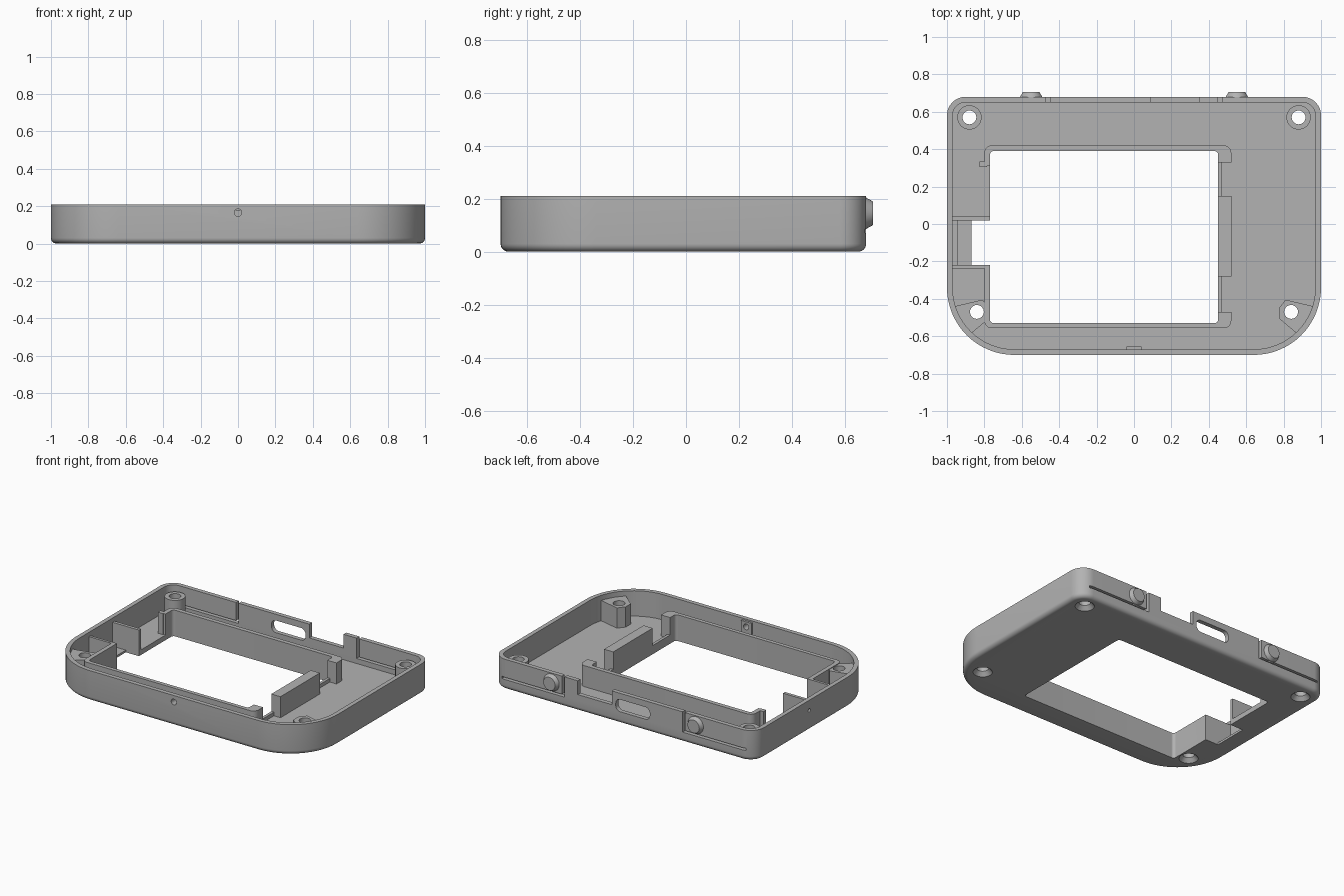
import bpy, bmesh, math
from mathutils import Matrix

cube = bpy.data.objects.get("Cube")
if cube:
    bpy.data.objects.remove(cube, do_unlink=True)

grey = bpy.data.materials.new("plain grey")
grey.use_nodes = True
grey.diffuse_color = (0.45, 0.45, 0.45, 1)
grey.node_tree.nodes["Principled BSDF"].inputs["Base Color"].default_value = (0.45, 0.45, 0.45, 1)

FLOOR, RIM, FRAME_TOP = 0.035, 0.21, 0.18


def finish(bm, name):
    bmesh.ops.recalc_face_normals(bm, faces=bm.faces)
    mesh = bpy.data.meshes.new(name)
    bm.to_mesh(mesh)
    bm.free()
    mesh.materials.append(grey)
    obj = bpy.data.objects.new(name, mesh)
    bpy.context.collection.objects.link(obj)
    return obj


def outline(x0, x1, y0, y1, r_front, r_back, inset=0.0, steps=16):
    """Rounded rectangle with separate front and back corner radii."""
    pts = []
    corners = [(x1, y1, -1, -1, r_back, 0), (x0, y1, 1, -1, r_back, 90),
               (x0, y0, 1, 1, r_front, 180), (x1, y0, -1, 1, r_front, 270)]
    for x, y, sx, sy, r, start in corners:
        for i in range(steps + 1):
            a = math.radians(start + 90 * i / steps)
            pts.append((x + sx * r + (r - inset) * math.cos(a),
                        y + sy * r + (r - inset) * math.sin(a)))
    return pts


def loft(name, rings, ring_shaped=False):
    """Skin a list of (points, z) sections; close it into a ring or cap both ends."""
    bm = bmesh.new()
    loops = [[bm.verts.new((x, y, z)) for x, y in pts] for pts, z in rings]
    pairs = list(zip(loops, loops[1:]))
    if ring_shaped:
        pairs.append((loops[-1], loops[0]))
    else:
        bm.faces.new(loops[0])
        bm.faces.new(loops[-1])
    for a, b in pairs:
        for i in range(len(a)):
            j = (i + 1) % len(a)
            bm.faces.new((a[i], a[j], b[j], b[i]))
    return finish(bm, name)


def prism(name, pts, z0, z1):
    return loft(name, [(pts, z0), (pts, z1)])


def box(name, x0, x1, y0, y1, z0, z1):
    return prism(name, [(x0, y0), (x1, y0), (x1, y1), (x0, y1)], z0, z1)


def cone(name, centre, r0, r1, depth, axis="Z"):
    bm = bmesh.new()
    turn = {"Z": Matrix(), "Y": Matrix.Rotation(-math.pi / 2, 4, "X"),
            "X": Matrix.Rotation(math.pi / 2, 4, "Y")}[axis]
    bmesh.ops.create_cone(bm, cap_ends=True, segments=32, radius1=r0, radius2=r1,
                          depth=depth, matrix=Matrix.Translation(centre) @ turn)
    return finish(bm, name)


def cut(obj, *cutters):
    bpy.context.view_layer.objects.active = obj
    for c in cutters:
        mod = obj.modifiers.new("cut", "BOOLEAN")
        mod.operation, mod.solver, mod.object = "DIFFERENCE", "EXACT", c
        bpy.ops.object.modifier_apply(modifier=mod.name)
        bpy.data.objects.remove(c, do_unlink=True)


# Outer shell: tray with a rounded bottom edge
def body(inset):
    return outline(-1, 1, -0.7, 0.68, 0.36, 0.1, inset)


fillet = 0.03
rings = []
for i in range(7):
    a = math.radians(15 * i)
    rings.append((body(fillet * (1 - math.sin(a))), fillet * (1 - math.cos(a))))
rings += [(body(0), RIM), (body(0.03), RIM), (body(0.03), FLOOR)]
shell = loft("shell", rings)

# Display window and side recess
opening = outline(-0.77, 0.45, -0.53, 0.39, 0.02, 0.02)
cut(shell, prism("cutter", opening, -0.1, 0.1),
    box("cutter", -0.87, -0.7, -0.22, 0.02, -0.1, 0.1),
    box("cutter", -0.94, -0.8, -0.22, 0.02, 0.015, 0.1))

# Back wall: port and open notch
port = outline(-0.2, 0.06, 0.083, 0.167, 0.035, 0.035)
port_cutter = prism("cutter", port, -0.75, -0.6)
port_cutter.data.transform(Matrix.Rotation(math.pi / 2, 4, "X"))
cut(shell, port_cutter, box("cutter", 0.09, 0.35, 0.6, 0.75, 0.115, 0.3))

# Spring levers for the buttons: long slit below, open slit at the free end
for s in (-1, 1):
    xs = sorted((s * 0.45, s * 0.93))
    xe = sorted((s * 0.45, s * 0.47))
    cut(shell, box("cutter", *xs, 0.6, 0.75, 0.07, 0.085),
        box("cutter", *xe, 0.6, 0.75, 0.075, 0.3))
    cone("button", (s * 0.55, 0.687, 0.145), 0.065, 0.045, 0.036, "Y")

# Small wall holes, with a boss behind the front one
boss = box("front_hole_boss", -0.04, 0.04, -0.69, -0.655, 0.12, 0.2)
for part in (shell, boss):
    cut(part, cone("cutter", (0, -0.68, 0.165), 0.02, 0.02, 0.12, "Y"))
cut(shell, cone("cutter", (-0.98, 0.085, 0.14), 0.012, 0.012, 0.1, "X"))

# Upright frame around the window, with notches and an open stretch on the right
edge = outline(-0.8, 0.52, -0.557, 0.42, 0.04, 0.04)
frame = loft("window_frame", [(edge, 0.02), (edge, FRAME_TOP),
                              (opening, FRAME_TOP), (opening, 0.02)], True)
cut(frame, box("cutter", -0.9, -0.72, -0.23, 0.31, FLOOR, 0.3),
    box("cutter", -0.9, -0.72, -0.22, 0.02, -0.1, 0.3))
for y0, y1 in ((0.15, 0.33), (-0.47, -0.28)):
    cut(frame, box("cutter", 0.4, 0.6, y0, y1, 0.06, 0.3),
        box("cutter", 0.47, 0.6, y0, y1, FLOOR, 0.3))
box("frame_end", -0.825, -0.785, 0.305, 0.335, 0.02, FRAME_TOP)

# Side pocket walls
box("pocket_wall_back", -0.975, -0.77, 0.02, 0.042, 0.02, FRAME_TOP)
box("pocket_wall_front", -0.975, -0.77, -0.238, -0.22, 0.02, FRAME_TOP)

# Screw posts with countersunk holes through the floor
wedge = [(0.81, -0.405), (0.96, -0.44), (0.925, -0.53),
         (0.87, -0.585), (0.775, -0.505), (0.775, -0.45)]
for s in (-1, 1):
    back = cone("back_post", (s * 0.88, 0.57, 0.1), 0.065, 0.065, 0.15)
    front = prism("front_post", [(s * x, y) for x, y in wedge], 0.025, 0.175)
    for post, x, y in ((back, 0.88, 0.57), (front, 0.84, -0.47)):
        for part in (post, shell):
            cut(part, cone("cutter", (s * x, y, 0.1), 0.037, 0.037, 0.4),
                cone("cutter", (s * x, y, 0.015), 0.065, 0.03, 0.04))

# Smooth shading on rounded surfaces only
bpy.ops.object.select_all(action="DESELECT")
for obj in bpy.context.collection.objects:
    if obj.type == "MESH" and grey.name in obj.data.materials:
        obj.select_set(True)
        bpy.context.view_layer.objects.active = obj
bpy.ops.object.shade_smooth_by_angle(angle=math.radians(30))
